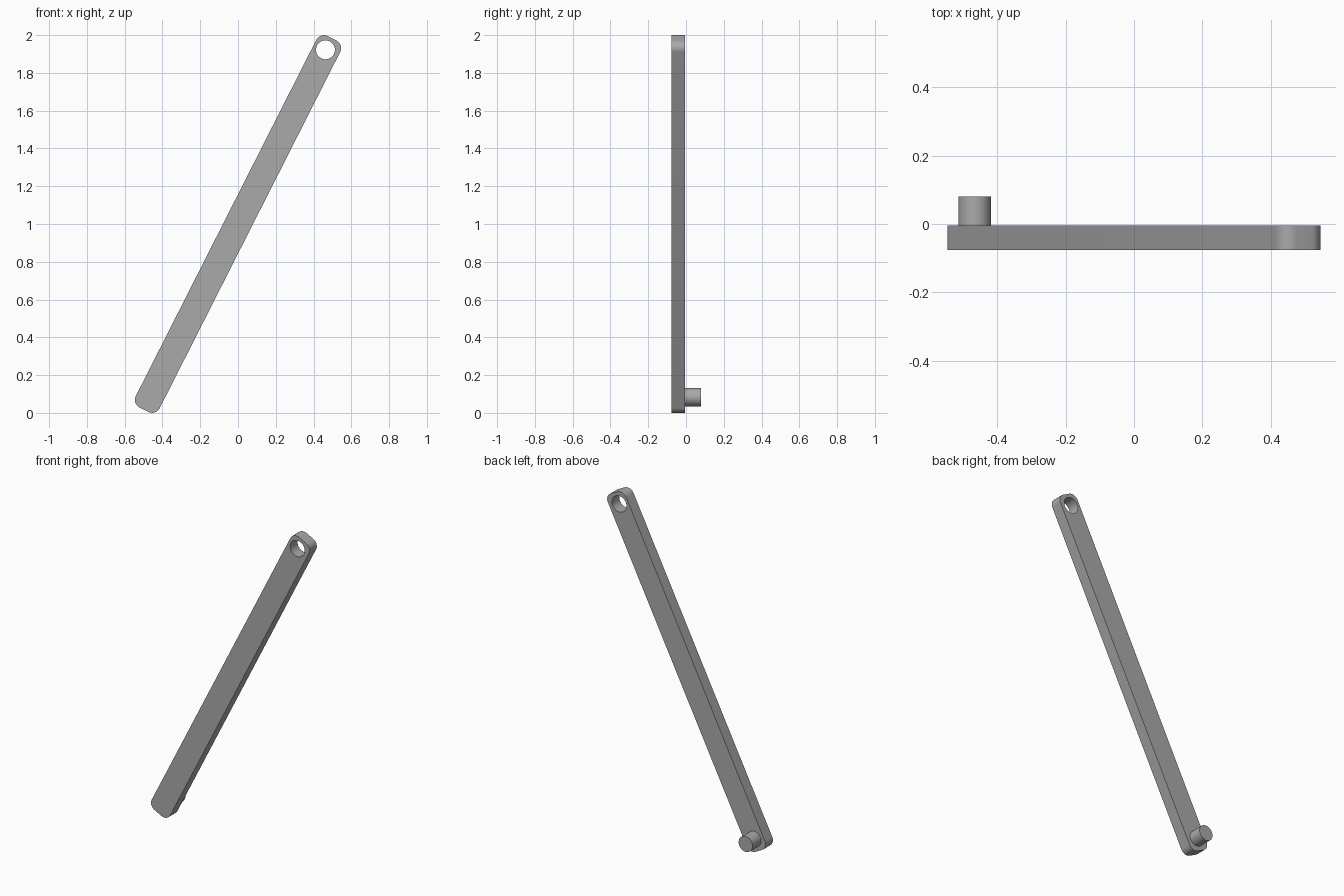
import bpy, bmesh, math
from mathutils import Vector

if "Cube" in bpy.data.objects:
    bpy.data.objects.remove(bpy.data.objects["Cube"])

# Dimensions
FRONT, BACK, PEG_END = -0.076, -0.004, 0.08
HALF_LENGTH, HALF_WIDTH, CORNER = 1.102, 0.071, 0.045
along = Vector((0.452, 0, 0.892)).normalized()
across = Vector((along.z, 0, -along.x))
middle = Vector((0, 0, 1))

grey = bpy.data.materials.new("plain grey")
grey.use_nodes = True
colour = (0.4, 0.4, 0.4, 1)
grey.diffuse_color = colour
grey.node_tree.nodes["Principled BSDF"].inputs["Base Color"].default_value = colour


def arc(centre, radius, start, end, steps):
    """Points on an arc in the plane of the bar."""
    for i in range(steps):
        t = start + (end - start) * i / (steps - 1)
        yield centre + radius * (across * math.cos(t) + along * math.sin(t))


def circle(centre, radius, steps=48):
    return list(arc(centre, radius, 0, 2 * math.pi, steps + 1))[:-1]


def plate(name, loops, y0, y1):
    """Fill the outline (with any holes) at y0 and extrude it to y1."""
    bm = bmesh.new()
    edges = []
    for loop in loops:
        verts = [bm.verts.new((p.x, y0, p.z)) for p in loop]
        edges += [bm.edges.new((a, b)) for a, b in zip(verts, verts[1:] + verts[:1])]
    bmesh.ops.triangle_fill(bm, edges=edges, use_beauty=True, use_dissolve=False)
    out = bmesh.ops.extrude_face_region(bm, geom=bm.faces[:], use_keep_orig=True)
    moved = [v for v in out["geom"] if isinstance(v, bmesh.types.BMVert)]
    bmesh.ops.translate(bm, verts=moved, vec=(0, y1 - y0, 0))
    bmesh.ops.recalc_face_normals(bm, faces=bm.faces)
    mesh = bpy.data.meshes.new(name)
    bm.to_mesh(mesh)
    bm.free()
    mesh.materials.append(grey)
    obj = bpy.data.objects.new(name, mesh)
    bpy.context.collection.objects.link(obj)
    bpy.ops.object.select_all(action="DESELECT")
    obj.select_set(True)
    bpy.context.view_layer.objects.active = obj
    bpy.ops.object.shade_smooth_by_angle(angle=math.radians(35))


# Bar with rounded corners and a pivot hole at its upper end
outline = []
for k, (sx, sz) in enumerate([(1, 1), (-1, 1), (-1, -1), (1, -1)]):
    corner = (middle + across * sx * (HALF_WIDTH - CORNER)
              + along * sz * (HALF_LENGTH - CORNER))
    outline += arc(corner, CORNER, k * math.pi / 2, (k + 1) * math.pi / 2, 12)
hole = circle(Vector((0.463, 0, 1.922)), 0.05)
plate("lever_bar", [outline, hole], FRONT, BACK)

# Pivot peg on the back of the lower end
plate("pivot_peg", [circle(Vector((-0.467, 0, 0.083)), 0.048)], BACK, PEG_END)
